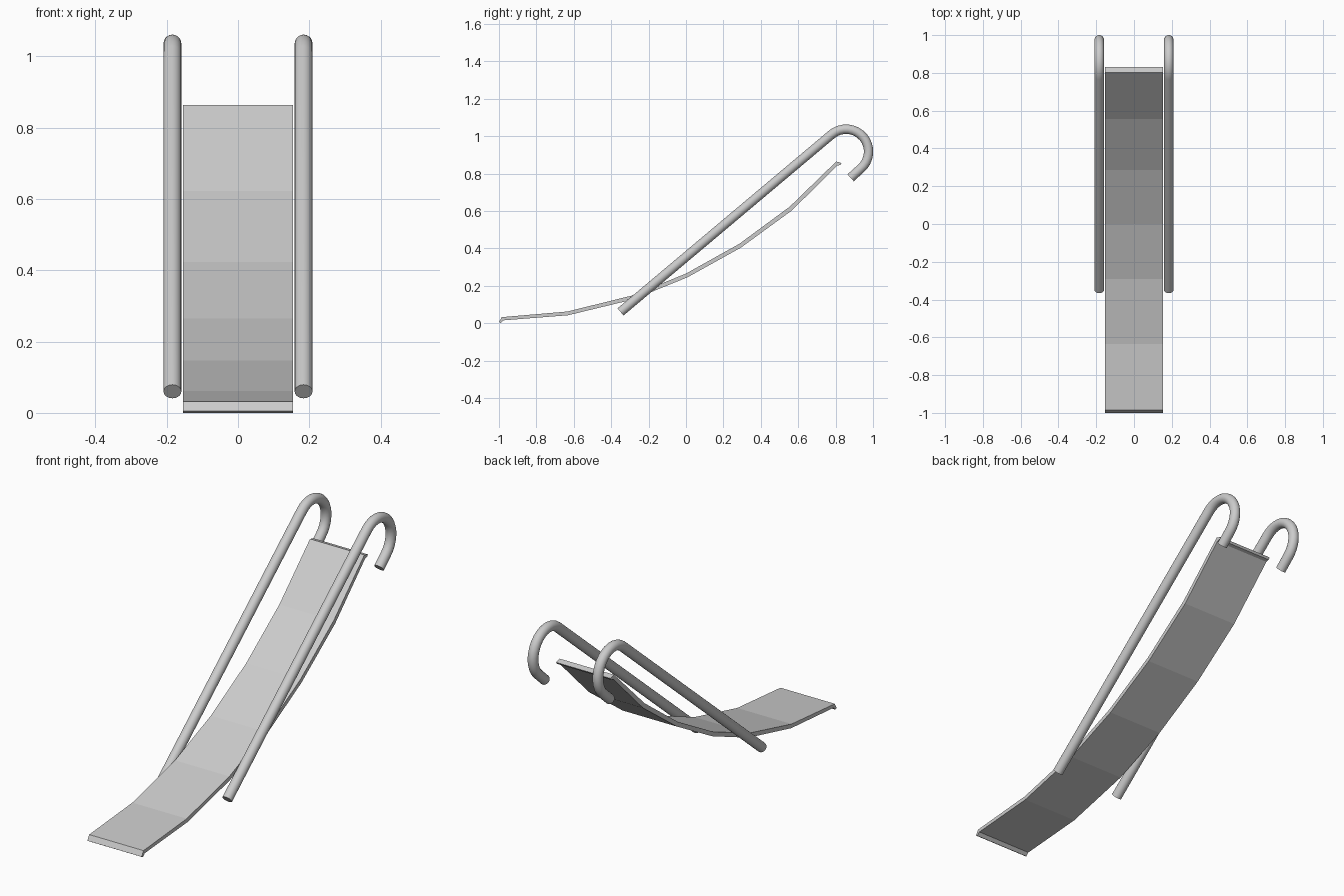
import bpy, bmesh, math
from mathutils import Vector

if "Cube" in bpy.data.objects:
    bpy.data.objects.remove(bpy.data.objects["Cube"])

# Slide bed: side profile (y, z), top side then underside
TOP = [(-1.0, 0.006), (-0.985, 0.032), (-0.635, 0.062), (-0.29, 0.147), (0.0, 0.265),
       (0.285, 0.424), (0.555, 0.623), (0.803, 0.864), (0.832, 0.856)]
UNDER = [(0.825, 0.846), (0.808, 0.842), (0.567, 0.603), (0.294, 0.404), (0.008, 0.245),
         (-0.284, 0.126), (-0.631, 0.042), (-0.975, 0.015), (-0.99, 0.0)]


def make_object(name, bm):
    bmesh.ops.recalc_face_normals(bm, faces=bm.faces)
    mesh = bpy.data.meshes.new(name)
    bm.to_mesh(mesh)
    bm.free()
    obj = bpy.data.objects.new(name, mesh)
    bpy.context.collection.objects.link(obj)
    return obj


def extruded_profile(name, top, under, half_width):
    bm = bmesh.new()
    rows = []
    for y, z in top + under:
        rows.append([bm.verts.new((x, y, z)) for x in (-half_width, half_width)])
    n = len(rows)
    for i in range(n):
        a, b = rows[i], rows[(i + 1) % n]
        bm.faces.new((a[0], a[1], b[1], b[0]))
    # side walls as quads between top and underside
    for i in range(len(top) - 1):
        for s in (0, 1):
            bm.faces.new([rows[k][s] for k in (i, i + 1, n - 2 - i, n - 1 - i)])
    return make_object(name, bm)


def tube(name, x, path, radius, sides=20):
    pts = [Vector((x, y, z)) for y, z in path]
    bm = bmesh.new()
    rings = []
    side = Vector((1, 0, 0))
    for i, p in enumerate(pts):
        t = (pts[min(i + 1, len(pts) - 1)] - pts[max(i - 1, 0)]).normalized()
        if i in (1, len(pts) - 2):  # keep straight ends straight
            t = (pts[2] - pts[1] if i == 1 else pts[-2] - pts[-3]).normalized()
        up = side.cross(t)
        rings.append([bm.verts.new(p + radius * (math.cos(a) * side + math.sin(a) * up))
                      for a in (2 * math.pi * k / sides for k in range(sides))])
    for a, b in zip(rings, rings[1:]):
        for k in range(sides):
            j = (k + 1) % sides
            bm.faces.new((a[k], a[j], b[j], b[k]))
    bm.faces.new(rings[0])
    bm.faces.new(rings[-1])
    obj = make_object(name, bm)
    bpy.ops.object.select_all(action='DESELECT')
    obj.select_set(True)
    bpy.context.view_layer.objects.active = obj
    bpy.ops.object.shade_smooth_by_angle(angle=math.radians(40))
    return obj


extruded_profile("slide_bed", TOP, UNDER, 0.154)

# Handrails: straight bar, half-circle hook, short straight tail
cy, cz, r = 0.856, 0.917, 0.12
arc = [(cy + r * math.cos(math.radians(a)), cz + r * math.sin(math.radians(a)))
       for a in (130 - 180 * i / 16 for i in range(17))]
rail_path = [(-0.35, 0.06)] + arc + [(0.880, 0.777)]
for side_name, sx in (("left", -1), ("right", 1)):
    tube(side_name + "_handrail", sx * 0.184, rail_path, 0.025)
